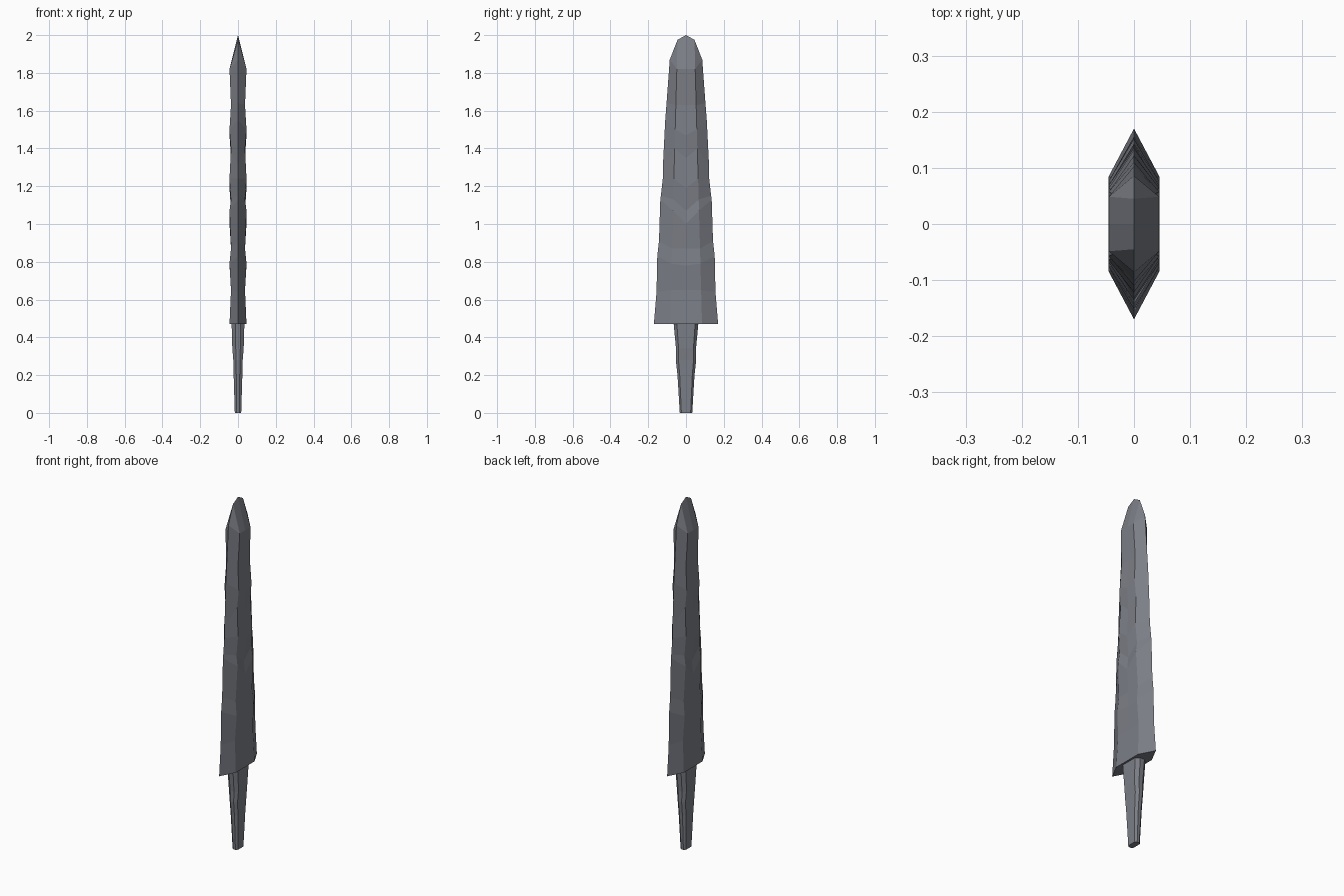
import bpy
import bmesh

default = bpy.data.objects.get("Cube")
if default:
    bpy.data.objects.remove(default, do_unlink=True)

# One dark bluish grey stone colour
stone = bpy.data.materials.new("grey_stone")
stone.use_nodes = True
colour = (0.20, 0.21, 0.24, 1.0)
stone.diffuse_color = colour
stone.node_tree.nodes["Principled BSDF"].inputs["Base Color"].default_value = colour


def loft(name, rings):
    """Skin a list of equal-length point rings, cap the ends, merge collapsed points."""
    bm = bmesh.new()
    loops = [[bm.verts.new(point) for point in ring] for ring in rings]
    count = len(loops[0])
    for lower, upper in zip(loops, loops[1:]):
        for i in range(count):
            j = (i + 1) % count
            bm.faces.new((lower[i], lower[j], upper[j], upper[i]))
    bm.faces.new(list(reversed(loops[0])))
    bm.faces.new(loops[-1])
    bmesh.ops.remove_doubles(bm, verts=bm.verts, dist=0.0005)
    # A fully collapsed end leaves a zero-area cap behind
    empty = [f for f in bm.faces if f.calc_area() < 1e-7]
    bmesh.ops.delete(bm, geom=empty, context="FACES_ONLY")
    bmesh.ops.recalc_face_normals(bm, faces=bm.faces)
    mesh = bpy.data.meshes.new(name)
    bm.to_mesh(mesh)
    bm.free()
    mesh.materials.append(stone)
    obj = bpy.data.objects.new(name, mesh)
    bpy.context.collection.objects.link(obj)
    return obj


def blade_ring(edge, edge_z, thick, flat, flat_z, mid_z):
    """Long hexagon with a point on each side of the centre line of both flats."""
    return [
        (0, -edge, edge_z), (thick, -flat, flat_z), (thick, 0, mid_z), (thick, flat, flat_z),
        (0, edge, edge_z), (-thick, flat, flat_z), (-thick, 0, mid_z), (-thick, -flat, flat_z),
    ]


def tang_ring(z, wide, thick):
    """Rectangle with cut corners."""
    side, face = wide * 0.74, thick * 0.4
    return [
        (face, -wide, z), (thick, -side, z), (thick, side, z), (face, wide, z),
        (-face, wide, z), (-thick, side, z), (-thick, -side, z), (-face, -wide, z),
    ]


# Chipped blade: edge half width, edge height, flat height, centre height
stations = [
    (0.17, 0.47, 0.47, 0.47),
    (0.156, 0.64, 0.65, 0.65),
    (0.152, 0.83, 0.79, 0.78),
    (0.143, 0.91, 0.87, 0.87),
    (0.136, 1.13, 1.07, 1.0),
    (0.133, 1.15, 1.13, 1.07),
    (0.123, 1.24, 1.24, 1.19),
    (0.122, 1.31, 1.4, 1.35),
    (0.11, 1.55, 1.5, 1.47),
    (0.103, 1.64, 1.63, 1.63),
    (0.086, 1.87, 1.82, 1.82),
]
blade_rings = []
for index, (edge, edge_z, flat_z, mid_z) in enumerate(stations):
    thick = 0.037 if index % 2 else 0.045
    flat = 0.085 - 0.027 * (flat_z - 0.47)
    blade_rings.append(blade_ring(edge, edge_z, thick, flat, flat_z, mid_z))
# Wedge-shaped tip
blade_rings.append(blade_ring(0.045, 1.975, 0, 0.045, 1.975, 2.0))
loft("blade", blade_rings)

# Tapered tang
tang = [(0, 0.033, 0.017), (0.2, 0.045, 0.023), (0.28, 0.054, 0.025),
        (0.34, 0.053, 0.03), (0.48, 0.066, 0.034)]
loft("tang", [tang_ring(*station) for station in tang])
